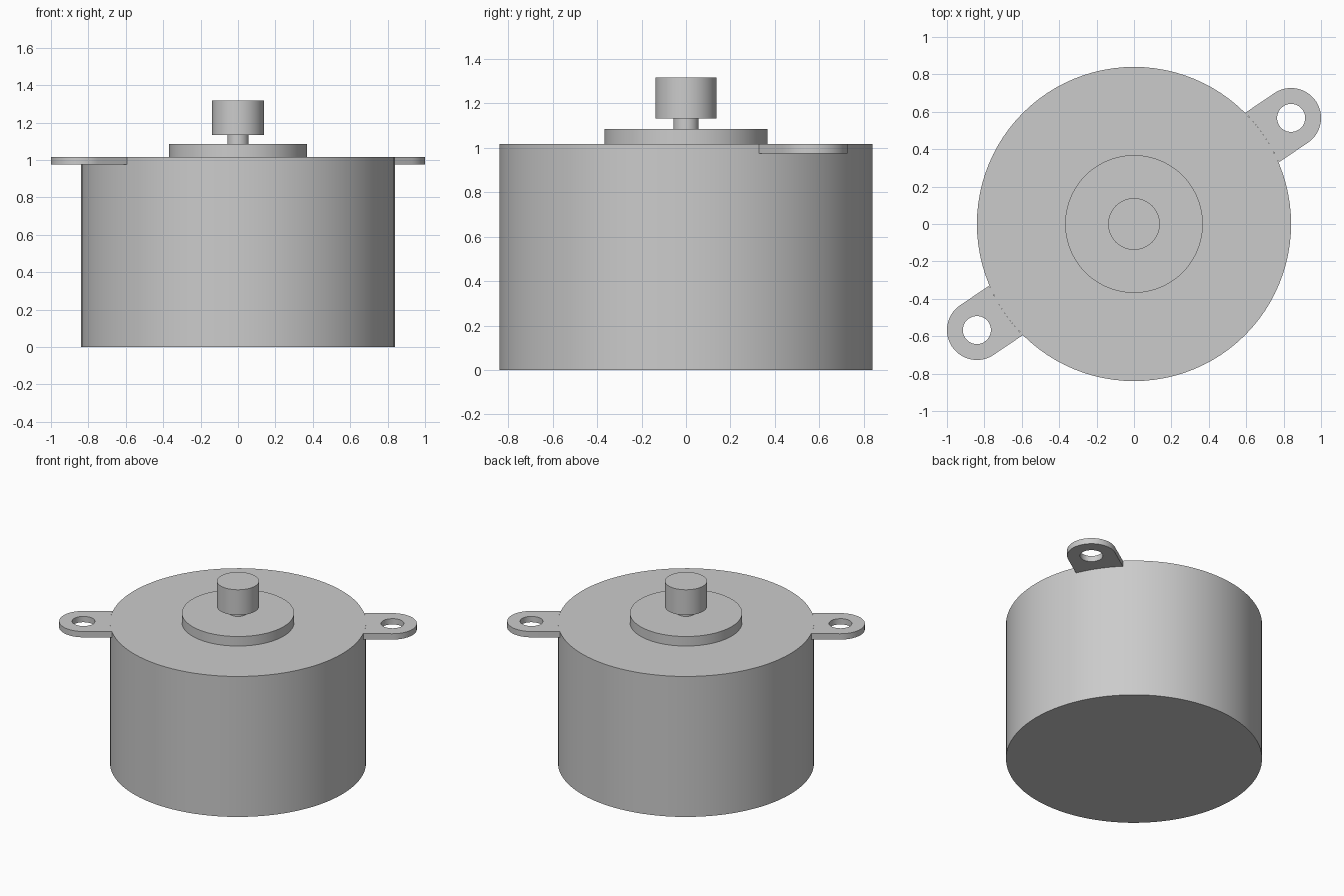
import bpy, bmesh, math

if "Cube" in bpy.data.objects:
    bpy.data.objects.remove(bpy.data.objects["Cube"])

SEG = 96
R_BODY, Z_TOP = 0.84, 1.017
R_BOSS, R_SHAFT, R_KNOB = 0.368, 0.057, 0.138

grey = bpy.data.materials.new("plain_grey")
grey.diffuse_color = (0.6, 0.6, 0.6, 1)
grey.use_nodes = True
grey.node_tree.nodes["Principled BSDF"].inputs["Base Color"].default_value = grey.diffuse_color


def finish(name, bm):
    mesh = bpy.data.meshes.new(name)
    bm.to_mesh(mesh)
    bm.free()
    mesh.materials.append(grey)
    obj = bpy.data.objects.new(name, mesh)
    bpy.context.collection.objects.link(obj)
    bpy.ops.object.select_all(action='DESELECT')
    obj.select_set(True)
    bpy.context.view_layer.objects.active = obj
    bpy.ops.object.shade_smooth_by_angle(angle=math.radians(30))
    return obj


def lathe(name, profile, cap_bottom=False, cap_top=False):
    """Turn a bottom-to-top (radius, z) profile around the z axis."""
    bm = bmesh.new()
    rings = [[bm.verts.new((r * math.cos(2 * math.pi * j / SEG),
                            r * math.sin(2 * math.pi * j / SEG), z))
              for j in range(SEG)] for r, z in profile]
    for lo, hi in zip(rings, rings[1:]):
        for j in range(SEG):
            k = (j + 1) % SEG
            bm.faces.new((lo[j], lo[k], hi[k], hi[j]))
    if cap_bottom:
        bm.faces.new(rings[0][::-1])
    if cap_top:
        bm.faces.new(rings[-1])
    return finish(name, bm)


def ear(name, turn):
    """Flat mounting tab with a round hole, ending on the body wall."""
    dist, r_tip, r_hole, z0 = 1.0135, 0.16, 0.075, 0.975
    # rounded tip
    outer = [(dist + r_tip * math.cos(a), r_tip * math.sin(a))
             for a in (math.pi * (i / 32 - 0.5) for i in range(33))]
    # straight sides and the arc shared with the body
    half = math.asin(r_tip / R_BODY)
    x_in = R_BODY * math.cos(half)
    sides = [dist + (x_in - dist) * t / 4 for t in (1, 2, 3)]
    outer += [(x, r_tip) for x in sides]
    outer += [(R_BODY * math.cos(half * t / 6), R_BODY * math.sin(half * t / 6))
              for t in range(6, -7, -1)]
    outer += [(x, -r_tip) for x in reversed(sides)]
    # hole points lie on rays from the hole centre to the outline
    hole = []
    for x, y in outer:
        a = math.atan2(y, x - dist)
        hole.append((dist + r_hole * math.cos(a), r_hole * math.sin(a)))

    bm = bmesh.new()
    c, s = math.cos(turn), math.sin(turn)

    def ring(pts, z):
        return [bm.verts.new((x * c - y * s, x * s + y * c, z)) for x, y in pts]

    loops = [ring(outer, z0), ring(outer, Z_TOP), ring(hole, Z_TOP), ring(hole, z0)]
    n = len(outer)
    for i in range(4):
        a, b = loops[i], loops[(i + 1) % 4]
        for j in range(n):
            k = (j + 1) % n
            bm.faces.new((a[j], a[k], b[k], b[j]))
    return finish(name, bm)


# Turned parts
lathe("body", [(R_BODY, 0), (R_BODY, Z_TOP), (R_BOSS, Z_TOP)], cap_bottom=True)
lathe("raised_boss", [(R_BOSS, Z_TOP), (R_BOSS, 1.086), (R_SHAFT, 1.086)])
lathe("shaft", [(R_SHAFT, 1.086), (R_SHAFT, 1.133)])
lathe("shaft_knob", [(R_SHAFT, 1.133), (R_KNOB, 1.133), (R_KNOB, 1.317)], cap_top=True)

# Mounting ears on opposite sides
angle = math.atan2(0.567, 0.84)
ear("mounting_ear_back_right", angle)
ear("mounting_ear_front_left", angle + math.pi)
